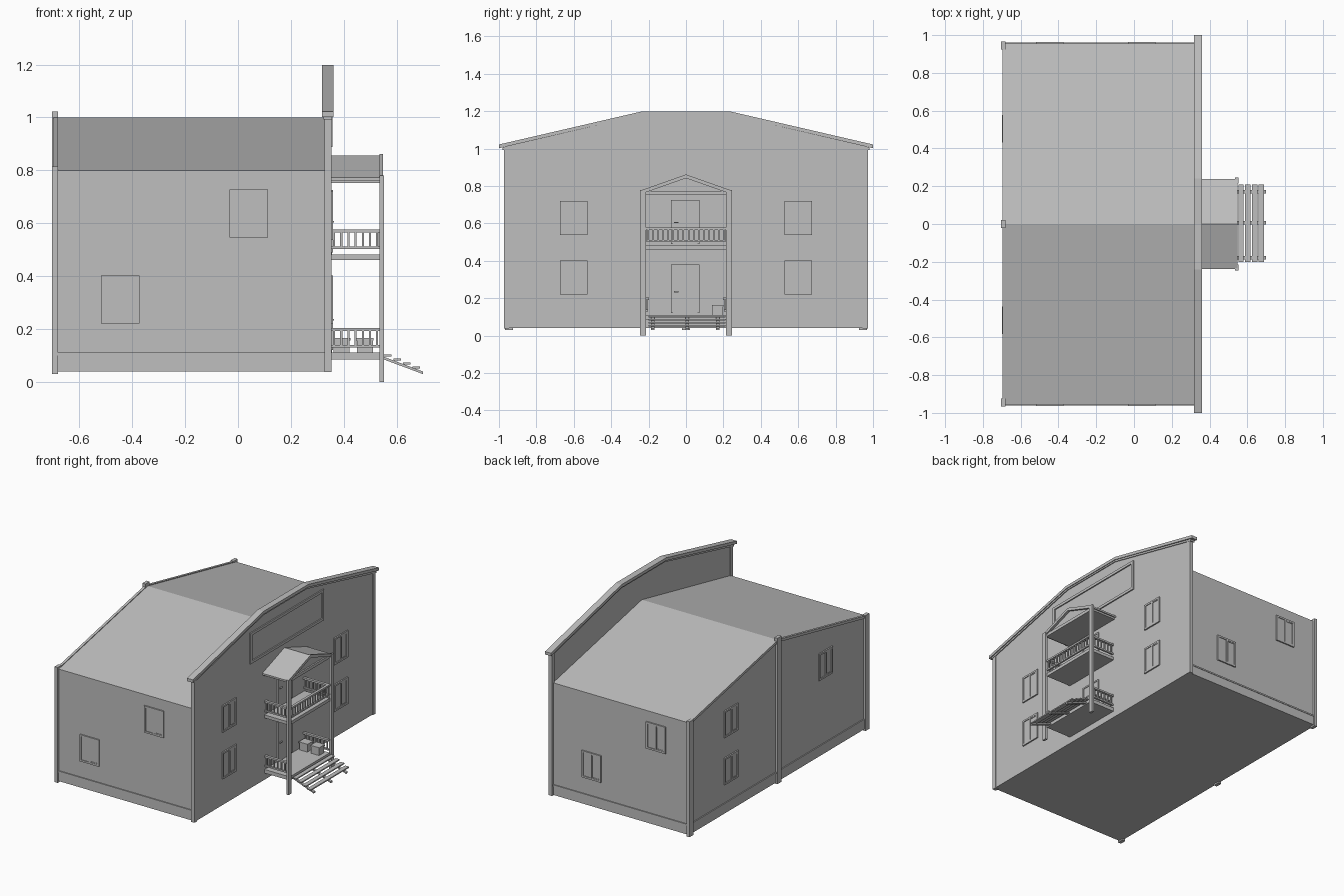
import bpy, bmesh
from math import pi
from mathutils import Matrix, Vector

cube = bpy.data.objects.get("Cube")
if cube:
    bpy.data.objects.remove(cube, do_unlink=True)

grey = bpy.data.materials.new("plain grey")
grey.use_nodes = True
GREY = (0.52, 0.52, 0.52, 1)
grey.diffuse_color = GREY
grey.node_tree.nodes["Principled BSDF"].inputs["Base Color"].default_value = GREY


def finish(name, bm):
    bmesh.ops.recalc_face_normals(bm, faces=bm.faces)
    mesh = bpy.data.meshes.new(name)
    bm.to_mesh(mesh)
    bm.free()
    mesh.materials.append(grey)
    ob = bpy.data.objects.new(name, mesh)
    bpy.context.collection.objects.link(ob)
    return ob


def boxes(name, ranges, place=Matrix()):
    """One object from boxes given as (x0, x1, y0, y1, z0, z1)."""
    bm = bmesh.new()
    for x0, x1, y0, y1, z0, z1 in ranges:
        mid = Vector((x0 + x1, y0 + y1, z0 + z1)) / 2
        size = Matrix.Diagonal((x1 - x0, y1 - y0, z1 - z0, 1))
        bmesh.ops.create_cube(bm, size=1, matrix=place @ Matrix.Translation(mid) @ size)
    return finish(name, bm)


def extrude(name, profile, a, b, axis="x"):
    """Profile in (y, z) pushed along x, or in (x, z) pushed along y."""
    bm = bmesh.new()
    point = (lambda p, d: (d, p[0], p[1])) if axis == "x" else (lambda p, d: (p[0], d, p[1]))
    face = bm.faces.new([bm.verts.new(point(p, a)) for p in profile])
    new = bmesh.ops.extrude_face_region(bm, geom=[face])["geom"]
    shift = Vector(point((0, 0), b - a))
    bmesh.ops.translate(bm, vec=shift, verts=[v for v in new if isinstance(v, bmesh.types.BMVert)])
    return finish(name, bm)


def band(line, thick):
    """Closed strip hanging below a polyline."""
    return line + [(p, z - thick) for p, z in reversed(line)]


def ring(w, h, t, d):
    """Frame boxes, w wide and h high from z = 0, facing -y."""
    return [(-w / 2, w / 2, -d, 0, 0, t), (-w / 2, w / 2, -d, 0, h - t, h),
            (-w / 2, t - w / 2, -d, 0, t, h - t), (w / 2 - t, w / 2, -d, 0, t, h - t)]


def on_wall(x, y, z, turn):
    return Matrix.Translation((x, y, z)) @ Matrix.Rotation(turn, 4, "Z")


FRONT, FACADE, REAR, BACK = 0, pi / 2, pi, -pi / 2

# Main body with pitched roof
extrude("main_body", [(-.955, .04), (.955, .04), (.955, .8), (0, 1), (-.955, .8)], -.69, .34)
for s in (-1, 1):
    boxes("base_board", [(-.69, .335, *sorted((s * .95, s * .959)), .04, .1),
                         (-.69, .335, *sorted((s * .95, s * .962)), .1, .11)])
    boxes("back_base_board", [(-.694, -.68, *sorted((0, s * .95)), .04, .1),
                              (-.697, -.68, *sorted((0, s * .95)), .1, .11)])
    boxes("back_corner_post", [(-.703, -.68, *sorted((s * .925, s * .967)), .03, .815)])
boxes("back_middle_post", [(-.703, -.68, -.022, .022, .03, 1.022)])
extrude("back_rake_trim", band([(-.955, .805), (0, 1.005), (.955, .805)], .018), -.697, -.68)

# Tall facade wall with overhanging cap
TOP = [(-.97, 1.01), (-.24, 1.185), (.24, 1.185), (.97, 1.01)]
extrude("facade_wall", [(-.97, .04)] + TOP + [(.97, .04)], .332, .35)
CAP = [(-1, 1.022), (-.24, 1.198), (.24, 1.198), (1, 1.022)]
extrude("facade_cap", band(CAP, .02), .317, .361)
extrude("cap_moulding", band([(y * .98, z - .018) for y, z in CAP], .012), .324, .356)
for s in (-1, 1):
    boxes("facade_corner_trim", [(.327, .354, *sorted((s * .945, s * .972)), .037, 1.01)])

# Empty sign frame
boxes("sign_frame", ring(.79, .21, .018, .008), on_wall(.35, .02, .888, FACADE))


# Two-pane windows
def window(x, y, z, turn):
    w, h = .146, .182
    place = on_wall(x, y, z, turn)
    boxes("window_frame", ring(w, h, .012, .009) + [(-.005, .005, -.009, 0, .012, h - .012)], place)
    boxes("window_panes", [(-w / 2 + .01, w / 2 - .01, -.004, 0, .01, h - .01)], place)
    boxes("window_sash", ring(w / 2 - .012, h - .024, .006, .007),
          place @ Matrix.Translation((w / 4 - .004, 0, .012)))


LOW, HIGH = .22, .545
for y, turn in ((-.955, FRONT), (.955, REAR)):
    window(-.445 if turn == FRONT else .04, y, LOW, turn)
    window(.04 if turn == FRONT else -.445, y, HIGH, turn)
for y in (-.6, .6):
    window(.35, y, LOW, FACADE)
    window(.35, y, HIGH - .008, FACADE)
window(-.69, .505, LOW + .015, BACK)
window(-.69, .505, HIGH + .01, BACK)
window(-.69, -.51, HIGH + .01, BACK)

# Doors with casing and handle
for name, z, h in (("lower_door", .11, .27), ("upper_door", .48, .245)):
    place = on_wall(.35, -.004, z, FACADE)
    boxes(name + "_casing", ring(.15, h, .01, .009)[1:], place)
    boxes(name, [(-.066, .066, -.005, 0, 0, h - .009)], place)
    boxes(name + "_handle", [(-.06, -.035, -.014, -.004, .122, .128)], place)

# Porch decks and posts
boxes("lower_deck", [(.345, .54, -.215, .215, .085, .11)])
boxes("upper_deck", [(.345, .54, -.215, .215, .46, .481)])
for s in (-1, 1):
    boxes("porch_post", [(.536, .552, *sorted((s * .215, s * .245)), 0, .78)])


# Railings
def railing(name, z, length, count, place):
    parts = [(0, length, -.006, .006, z, z + .01), (0, length, -.009, .009, z + .063, z + .075)]
    for i in range(count):
        c = length * (i + .5) / count
        parts.append((c - .004, c + .004, -.004, .004, z + .01, z + .063))
    boxes(name, parts, place)


for y in (-.208, .208):
    railing("lower_side_railing", .129, .19, 7, on_wall(.35, y, 0, 0))
    railing("upper_side_railing", .502, .19, 7, on_wall(.35, y, 0, 0))
railing("upper_front_railing", .502, .43, 16, on_wall(.535, -.215, 0, FACADE))

# Porch roof
GABLE = [(-.238, .778), (0, .862), (.238, .778)]
boxes("porch_ceiling", [(.345, .54, -.225, .225, .753, .774)])
extrude("porch_roof", band([(y, z - .005) for y, z in GABLE], .012), .345, .543)
extrude("porch_gable_trim", band(GABLE, .02), .536, .549)
extrude("porch_gable_panel", [(-.21, .77), (0, .845), (.21, .77)], .522, .53)

# Front steps
for i in range(4):
    x, z = .552 + .036 * i, .104 - .0155 * i
    boxes("step_tread", [(x, x + .029, -.2, .21, z - .008, z)])
for y in (-.178, .006, .17):
    extrude("step_stringer", band([(.545, .097), (.7, .039)], .01), y - .009, y + .009, "y")

# Crates on the lower deck
for x in (.362, .45):
    boxes("crate", [(x, x + .06, .143, .198, .11, .156),
                    (x - .003, x + .063, .14, .201, .156, .165)])
